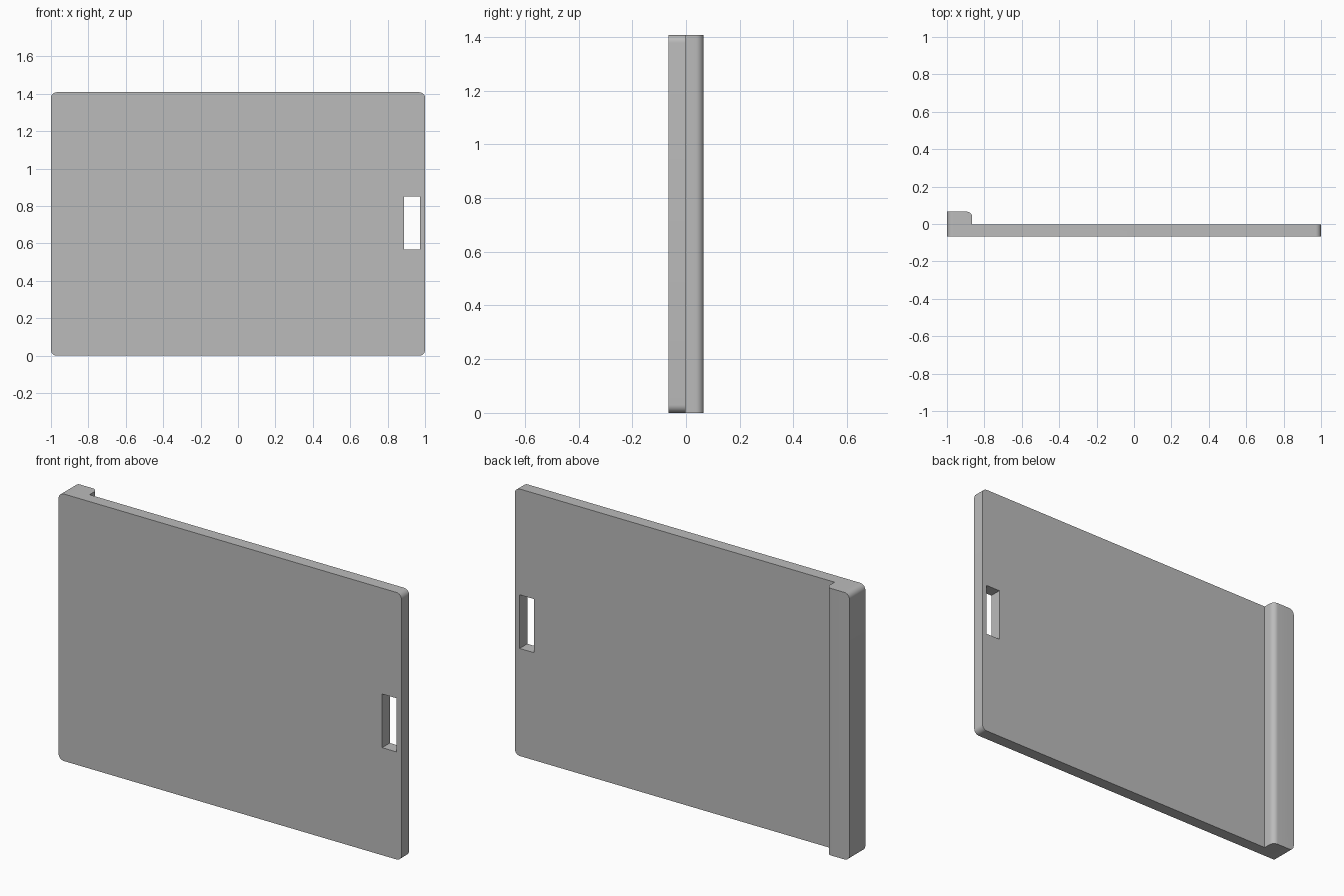
import bpy, bmesh
from math import radians

cube = bpy.data.objects.get("Cube")
if cube:
    bpy.data.objects.remove(cube, do_unlink=True)

HEIGHT = 1.408
DEPTH = 0.066          # half of the full depth
STEP_Y = -0.002        # back face of the thin plate
BAR_X = -0.865         # inner side of the thick edge bar
RADIUS = 0.03

grey = bpy.data.materials.new("plain grey")
grey.use_nodes = True
colour = (0.5, 0.5, 0.5, 1)
grey.diffuse_color = colour
grey.node_tree.nodes["Principled BSDF"].inputs["Base Color"].default_value = colour


def add_object(name, bm):
    bmesh.ops.recalc_face_normals(bm, faces=bm.faces)
    mesh = bpy.data.meshes.new(name)
    bm.to_mesh(mesh)
    bm.free()
    mesh.materials.append(grey)
    obj = bpy.data.objects.new(name, mesh)
    bpy.context.collection.objects.link(obj)
    return obj


def extrude_profile(points, z0, z1):
    bm = bmesh.new()
    face = bm.faces.new([bm.verts.new((x, y, z0)) for x, y in points])
    top = bmesh.ops.extrude_face_region(bm, geom=[face])
    verts = [v for v in top["geom"] if isinstance(v, bmesh.types.BMVert)]
    bmesh.ops.translate(bm, verts=verts, vec=(0, 0, z1 - z0))
    return bm


# Thin plate and thick edge bar as one L-shaped section
bm = extrude_profile([(-1, -DEPTH), (1, -DEPTH), (1, STEP_Y), (BAR_X, STEP_Y),
                      (BAR_X, DEPTH), (-1, DEPTH)], 0, HEIGHT)


# Round the four outer corners and the inner back edge of the bar
def is_rounded(edge):
    a, b = (v.co for v in edge.verts)
    corner = abs(a.x) > 0.99 and abs(a.y - b.y) > 0.01
    bar_edge = all(abs(p.x - BAR_X) < 0.01 and p.y > 0.05 for p in (a, b))
    return (corner and abs(a.x - b.x) < 0.01) or bar_edge


bmesh.ops.bevel(bm, geom=[e for e in bm.edges if is_rounded(e)], offset=RADIUS,
                segments=8, profile=0.5, affect='EDGES')
panel = add_object("panel_with_edge_bar", bm)

# Rectangular slot through the plate
cutter = add_object("slot_cutter", extrude_profile(
    [(0.887, -0.2), (0.972, -0.2), (0.972, 0.2), (0.887, 0.2)], 0.567, 0.85))
cutter.hide_render = True
cutter.hide_set(True)
cut = panel.modifiers.new("slot", 'BOOLEAN')
cut.operation = 'DIFFERENCE'
cut.solver = 'EXACT'
cut.object = cutter

# Apply the cut, drop the cutter and smooth only the rounded edges
bpy.ops.object.select_all(action='DESELECT')
panel.select_set(True)
bpy.context.view_layer.objects.active = panel
bpy.ops.object.modifier_apply(modifier=cut.name)
bpy.data.objects.remove(cutter, do_unlink=True)
bpy.ops.object.shade_smooth_by_angle(angle=radians(30))
